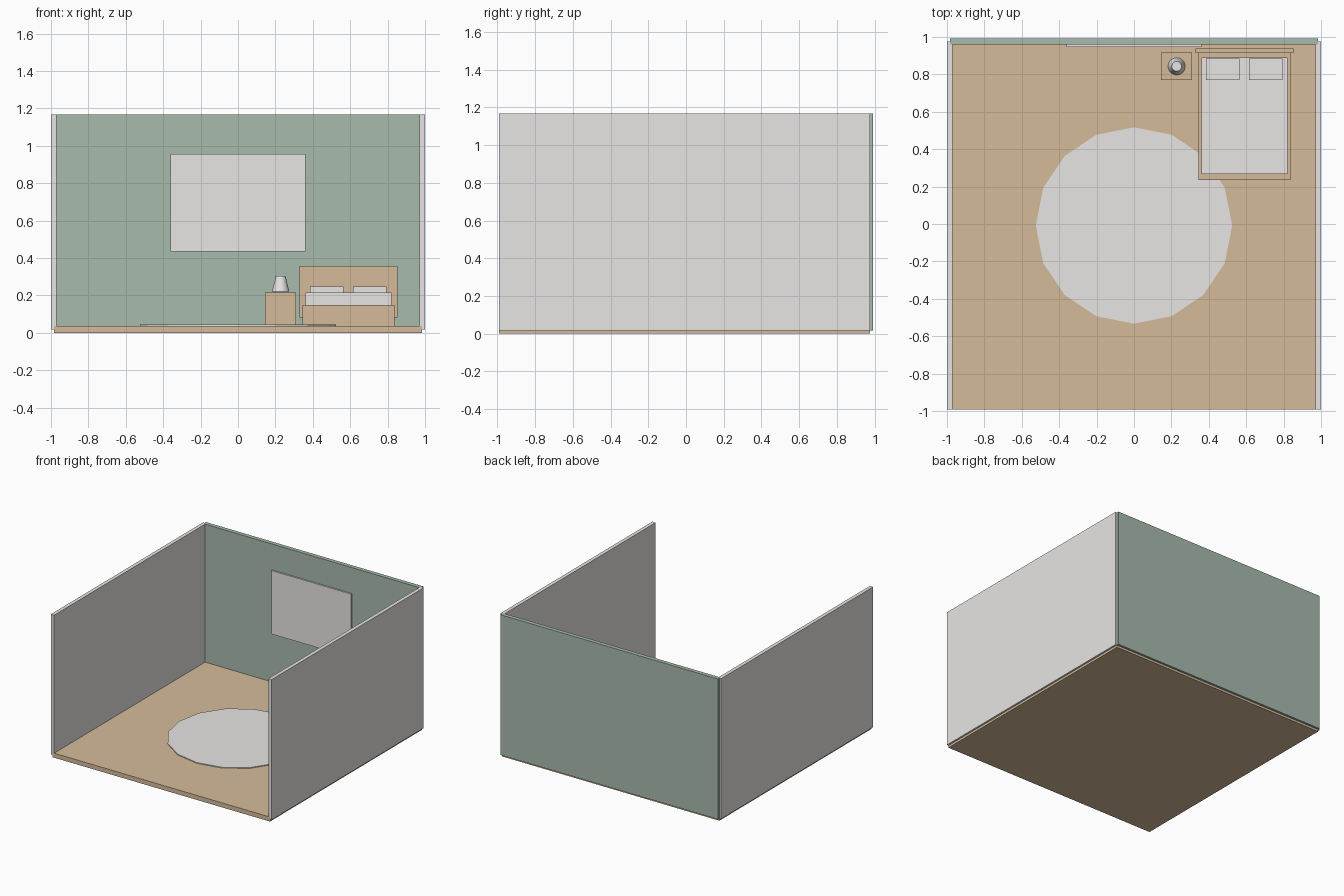
import bpy

cube = bpy.data.objects.get("Cube")
if cube:
    bpy.data.objects.remove(cube, do_unlink=True)


def material(name, rgb):
    mat = bpy.data.materials.new(name)
    mat.use_nodes = True
    color = (*rgb, 1)
    mat.diffuse_color = color
    mat.node_tree.nodes["Principled BSDF"].inputs["Base Color"].default_value = color
    return mat


white = material("warm white", (0.8, 0.79, 0.775))
wood = material("light wood", (0.665, 0.50, 0.33))
sage = material("sage green", (0.39, 0.495, 0.42))


def finish(name, mat):
    obj = bpy.context.object
    obj.name = obj.data.name = name
    obj.data.materials.append(mat)
    return obj


def box(name, x, y, z, mat):
    """Box spanning the given (low, high) range on each axis."""
    spans = (x, y, z)
    bpy.ops.mesh.primitive_cube_add(size=1, location=[(a + b) / 2 for a, b in spans])
    bpy.context.object.scale = [b - a for a, b in spans]
    bpy.ops.object.transform_apply(location=False, rotation=False, scale=True)
    return finish(name, mat)


# Room shell
FLOOR = 0.037
WALL_Z = (0.018, 1.167)
box("floor", (-0.985, 0.985), (-0.993, 0.975), (0, FLOOR), wood)
box("back_wall", (-0.985, 0.985), (0.959, 0.993), WALL_Z, sage)
for name, side in (("left_wall", 1), ("right_wall", -1)):
    box(name, sorted((side * 0.97, side)), (-0.993, 0.975), WALL_Z, white)

# Wall panel and round rug
box("wall_panel", (-0.361, 0.361), (0.947, 0.962), (0.435, 0.955), white)
bpy.ops.mesh.primitive_cylinder_add(vertices=16, radius=0.525, depth=0.007,
                                    location=(0, -0.008, FLOOR + 0.0035))
finish("rug", white)

# Bed
box("bed_frame", (0.344, 0.836), (0.236, 0.918), (FLOOR, 0.15), wood)
box("headboard", (0.328, 0.852), (0.914, 0.937), (0.083, 0.357), wood)
box("mattress", (0.361, 0.82), (0.268, 0.89), (0.14, 0.215), white)
for name, x in (("right_pillow", 0.475), ("left_pillow", 0.705)):
    box(name, (x - 0.09, x + 0.09), (0.771, 0.884), (0.205, 0.247), white)

# Nightstand with lamp shade
box("nightstand", (0.145, 0.311), (0.771, 0.918), (FLOOR, 0.217), wood)
bpy.ops.mesh.primitive_cone_add(vertices=32, radius1=0.046, radius2=0.026, depth=0.083,
                                location=(0.228, 0.843, 0.262))
finish("lamp", white)
bpy.ops.object.shade_smooth_by_angle()
